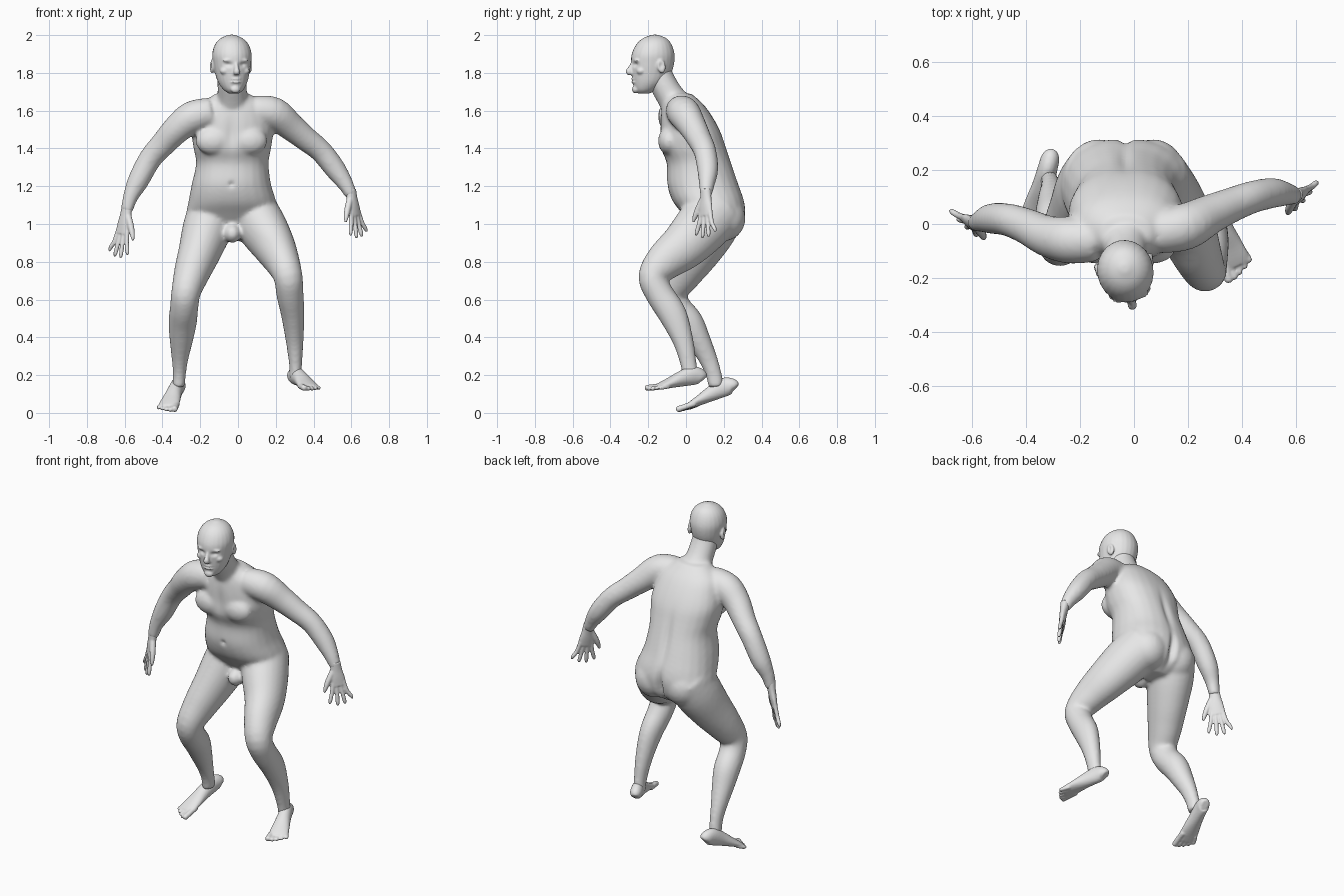
import bpy, bmesh, math
from mathutils import Vector, Matrix

cube = bpy.data.objects.get("Cube")
if cube:
    bpy.data.objects.remove(cube, do_unlink=True)

skin = bpy.data.materials.new("plain_grey")
skin.use_nodes = True
GREY = (0.8, 0.8, 0.8, 1)
skin.diffuse_color = GREY
skin.node_tree.nodes["Principled BSDF"].inputs["Base Color"].default_value = GREY

X, Y, Z = Vector((1, 0, 0)), Vector((0, 1, 0)), Vector((0, 0, 1))


def smooth_rows(rows, steps=4):
    """Catmull-Rom interpolation of every number in the rows."""
    result = []
    last = len(rows) - 1
    for i in range(last):
        quad = (rows[max(i - 1, 0)], rows[i], rows[i + 1], rows[min(i + 2, last)])
        for k in range(steps):
            t = k / steps
            result.append([b + t * ((c - a) + t * ((2 * a - 5 * b + 4 * c - d)
                           + t * (3 * b - a - 3 * c + d))) / 2
                           for a, b, c, d in zip(*quad)])
    result.append(list(rows[last]))
    return result


def loft(bm, rows, hint=X, level=False, square=1.0, sides=24):
    """Closed tube through rows of x, y, z, half width, half depth."""
    rows = smooth_rows([r if len(r) > 4 else (*r, r[-1]) for r in rows])
    centres = [Vector(r[:3]) for r in rows]
    rings = []
    for i, row in enumerate(rows):
        if level:
            u, v = X, Y
        else:
            t = (centres[min(i + 1, len(rows) - 1)] - centres[max(i - 1, 0)]).normalized()
            u = (hint - t * hint.dot(t)).normalized()
            v = t.cross(u)
        ring = []
        for k in range(sides):
            c, s = (f(math.tau * k / sides) for f in (math.cos, math.sin))
            c = math.copysign(abs(c) ** square, c)
            s = math.copysign(abs(s) ** square, s)
            ring.append(bm.verts.new(centres[i] + u * c * row[3] + v * s * row[4]))
        rings.append(ring)
    for low, high in zip(rings, rings[1:]):
        for k in range(sides):
            n = (k + 1) % sides
            bm.faces.new((low[k], low[n], high[n], high[k]))
    bm.faces.new(rings[0][::-1])
    bm.faces.new(rings[-1])


def ball(bm, centre, size, turn=0.0):
    matrix = (Matrix.Translation(centre) @ Matrix.Rotation(turn, 4, "X")
              @ Matrix.Diagonal((*size, 1)))
    bmesh.ops.create_uvsphere(bm, u_segments=24, v_segments=16, radius=1, matrix=matrix)


def finish(name, bm, voxel, rounds):
    """Fuse the shells of one part into a single soft skin."""
    bmesh.ops.recalc_face_normals(bm, faces=bm.faces)
    mesh = bpy.data.meshes.new(name)
    bm.to_mesh(mesh)
    bm.free()
    obj = bpy.data.objects.new(name, mesh)
    bpy.context.collection.objects.link(obj)
    fuse = obj.modifiers.new("fuse", "REMESH")
    fuse.mode = "VOXEL"
    fuse.voxel_size = voxel
    soften = obj.modifiers.new("soften", "SMOOTH")
    soften.factor = 0.5
    soften.iterations = rounds
    graph = bpy.context.evaluated_depsgraph_get()
    baked = bpy.data.meshes.new_from_object(obj.evaluated_get(graph))
    obj.modifiers.clear()
    obj.data = baked
    baked.name = name
    baked.materials.clear()
    baked.materials.append(skin)
    baked.shade_smooth()
    return obj


def dent(obj, centre, size, push):
    """Push the skin softly around a point."""
    centre, push = Vector(centre), Vector(push)
    for v in obj.data.vertices:
        d = v.co - centre
        v.co += push * math.exp(-sum((a / b) ** 2 for a, b in zip(d, size)))


# Torso: level slices from crotch to shoulders
body = bmesh.new()
loft(body, [(-.03, .15, .91, .06, .06), (-.03, .17, .97, .19, .12),
            (-.03, .15, 1.05, .24, .165), (-.03, .12, 1.12, .232, .19),
            (-.035, .09, 1.21, .21, .19), (-.03, .07, 1.32, .192, .172),
            (-.03, .04, 1.4, .205, .175), (-.03, .025, 1.48, .215, .162),
            (-.03, .005, 1.56, .2, .14), (-.03, -.015, 1.63, .17, .11),
            (-.03, -.035, 1.69, .09, .065)], level=True, square=.88)
loft(body, [(-.03, -.03, 1.6, .1, .09), (-.03, -.085, 1.68, .08, .075),
            (-.033, -.13, 1.76, .076, .072), (-.033, -.15, 1.82, .07, .07)])
for side in (-1, 1):
    ball(body, (-.035 + side * .095, -.09, 1.44), (.095, .058, .075))
    ball(body, (-.03 + side * .1, .2, 1.03), (.115, .115, .12))
ball(body, (-.03, .03, .95), (.045, .06, .05))

# Arms
loft(body, [(.09, -.03, 1.6, .08), (.19, -.01, 1.585, .087), (.28, .035, 1.515, .074),
            (.36, .07, 1.45, .065), (.44, .1, 1.385, .06), (.515, .115, 1.29, .056),
            (.57, .11, 1.21, .042), (.6, .105, 1.15, .031)], hint=Y)
loft(body, [(-.14, -.06, 1.59, .08), (-.24, -.06, 1.565, .087), (-.32, -.045, 1.505, .077),
            (-.395, -.01, 1.425, .067), (-.465, .015, 1.345, .061), (-.53, .02, 1.225, .056),
            (-.57, .01, 1.14, .04), (-.59, .005, 1.065, .031)], hint=Y)

# Legs
loft(body, [(.07, .17, 1.08, .13, .15), (.13, .08, .98, .13, .145),
            (.19, -.01, .885, .112, .127), (.235, -.115, .8, .092, .103),
            (.265, -.175, .72, .077, .078), (.275, -.14, .63, .072, .075),
            (.29, -.07, .52, .062, .075), (.3, -.015, .38, .047, .055),
            (.305, .015, .25, .034, .043), (.305, .025, .18, .034, .043)])
loft(body, [(-.13, .17, 1.08, .13, .15), (-.165, .12, .97, .13, .145),
            (-.205, .05, .85, .112, .127), (-.245, -.02, .74, .095, .105),
            (-.275, -.075, .64, .078, .083), (-.285, -.05, .56, .075, .077),
            (-.293, .015, .48, .075, .077), (-.3, .065, .39, .063, .064),
            (-.307, .115, .29, .045, .05), (-.31, .145, .21, .035, .043),
            (-.315, .16, .14, .034, .042)])
body = finish("body", body, .011, 7)

# Spine, buttock cleft, navel and breastbone hollows
dent(body, (-.035, .25, 1.3), (.022, .08, .16), (0, -.014, 0))
dent(body, (-.03, .31, 1.02), (.02, .08, .09), (0, -.03, 0))
dent(body, (-.035, -.1, 1.21), (.014, .04, .014), (0, .012, 0))
dent(body, (-.035, -.14, 1.47), (.025, .05, .09), (0, .01, 0))


# Hands: palm, four spread fingers and a thumb
def hand(name, wrist, down, across):
    bm = bmesh.new()
    wrist, down, across = Vector(wrist), Vector(down), Vector(across).normalized()
    reach = down.length
    down.normalize()

    def at(along, sideways):
        return tuple(wrist + down * along * reach + across * sideways)

    loft(bm, [(*at(-.1, 0), .03, .028), (*at(.1, 0), .034, .023),
              (*at(.3, 0), .043, .02), (*at(.5, .003), .045, .015)], hint=across)
    for i, length in enumerate((.94, 1, .97, .86)):
        k = i - 1.4
        loft(bm, [(*at(.4, k * .02), .013), (*at(.65, k * .029), .012),
                  (*at(length - .08, k * .041), .011), (*at(length, k * .045), .005)],
             hint=across, sides=12)
    loft(bm, [(*at(.1, -.015), .018), (*at(.35, -.052), .017),
              (*at(.52, -.073), .013), (*at(.64, -.085), .006)], hint=across, sides=12)
    finish(name, bm, .005, 2)


hand("left_hand", (.6, .105, 1.16), (.04, -.005, -.235), (.65, .75, 0))
hand("right_hand", (-.59, .005, 1.075), (-.045, -.005, -.255), (-.72, .65, 0))


# Feet: sole line from heel to toe, then five toes
def foot(name, heel, toe, inner):
    bm = bmesh.new()
    heel, toe = Vector(heel), Vector(toe)
    across = (toe - heel).cross(Z).normalized() * inner

    def at(t, sideways, lift):
        return tuple(heel.lerp(toe, t) + across * sideways + Z * lift)

    loft(bm, [(*at(t, 0, h), w, h) for t, w, h in (
        (.01, .022, .025), (.06, .034, .04), (.2, .037, .05), (.4, .041, .042),
        (.6, .05, .029), (.75, .055, .02), (.84, .05, .014))], hint=across)
    for i, (length, r) in enumerate(((1, .016), (.99, .012), (.96, .011), (.92, .011), (.87, .011))):
        s = .042 - i * .0215
        loft(bm, [(*at(.68, s * .9, r), r), (*at(length - .09, s * 1.1, r), r),
                  (*at(length - .03, s * 1.13, r), r), (*at(length, s * 1.13, r), r * .5)],
             hint=across, sides=12)
    finish(name, bm, .006, 2)


foot("left_foot", (.285, .095, .155), (.4, -.2, .115), 1)
foot("right_foot", (-.305, .265, .108), (-.385, -.04, 0), -1)

# Head, built facing forward and then turned a little
head = bmesh.new()
loft(head, [(0, -.225, 1.69, .025, .028), (0, -.215, 1.71, .052, .058),
            (0, -.195, 1.75, .077, .088), (0, -.183, 1.8, .091, .106),
            (0, -.177, 1.85, .1, .115), (0, -.174, 1.9, .104, .114),
            (0, -.17, 1.95, .089, .094), (0, -.166, 1.983, .058, .063),
            (0, -.164, 2.002, .015, .015)], level=True)
loft(head, [(0, -.283, 1.855, .009, .01), (0, -.296, 1.825, .012, .014),
            (0, -.304, 1.806, .018, .018), (0, -.292, 1.794, .014, .01)])
ball(head, (0, -.27, 1.712), (.026, .018, .02))
for lip in (1.752, 1.766):
    ball(head, (0, -.277, lip), (.028, .015, .007))
for side in (-1, 1):
    ball(head, (side * .036, -.272, 1.866), (.032, .015, .009))
    ball(head, (side * .055, -.25, 1.81), (.025, .025, .02))
    ball(head, (side * .102, -.15, 1.835), (.012, .023, .037), .2)
head = finish("head", head, .006, 3)
for side in (-1, 1):
    dent(head, (side * .037, -.28, 1.844), (.02, .04, .012), (0, .012, 0))
    dent(head, (side * .113, -.153, 1.838), (.012, .01, .017), (-side * .009, 0, 0))
dent(head, (0, -.29, 1.759), (.025, .03, .004), (0, .006, 0))
pivot = Vector((0, -.17, 0))
head.data.transform(Matrix.Translation(pivot - X * .033)
                    @ Matrix.Rotation(.2, 4, "Z") @ Matrix.Translation(-pivot))
